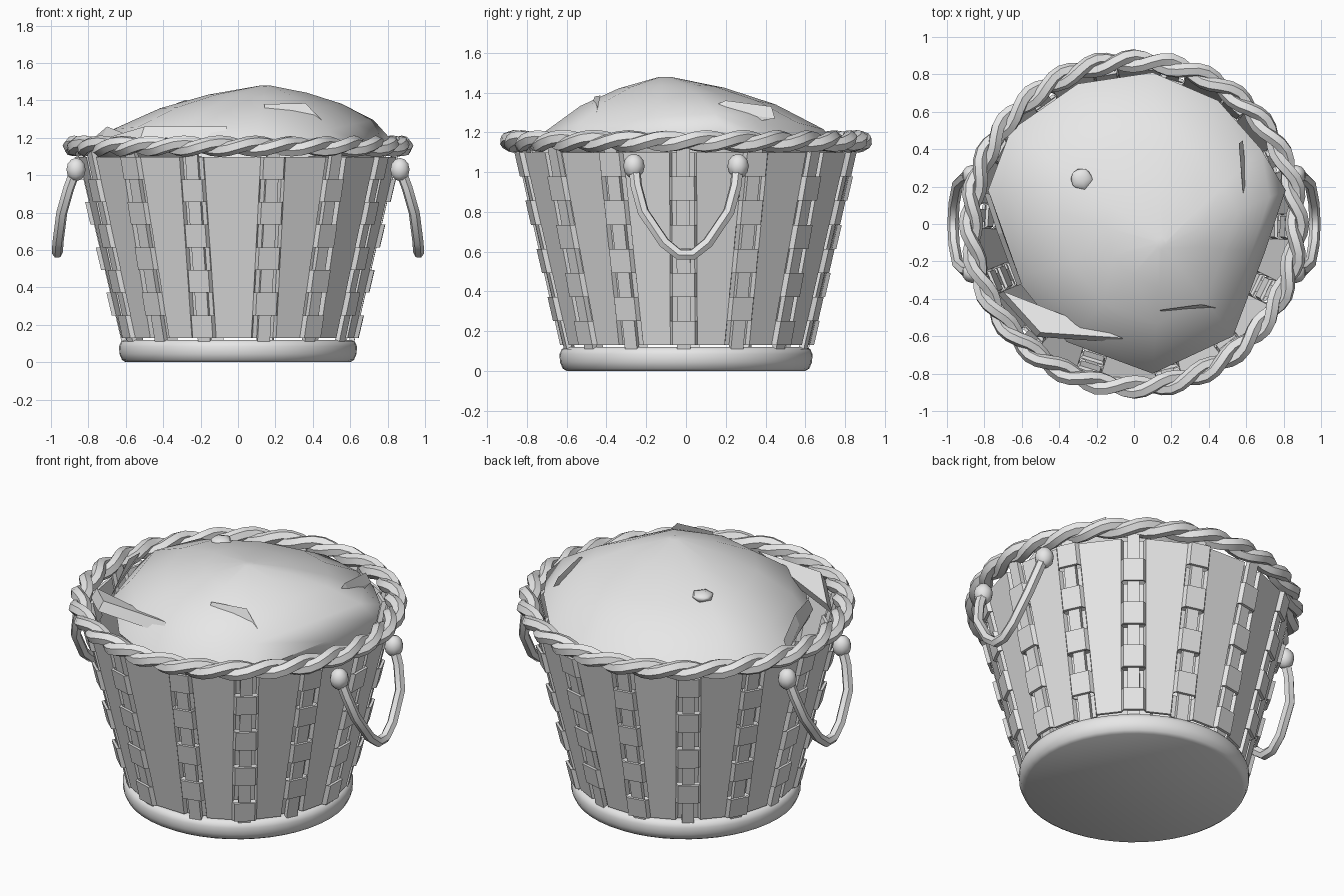
import bpy, bmesh
from math import sin, cos, pi, radians, atan2
from mathutils import Vector

cube = bpy.data.objects.get("Cube")
if cube:
    bpy.data.objects.remove(cube, do_unlink=True)

grey = bpy.data.materials.new("plain_light_grey")
grey.use_nodes = True
COLOUR = (0.8, 0.8, 0.8, 1)
grey.diffuse_color = COLOUR
grey.node_tree.nodes["Principled BSDF"].inputs["Base Color"].default_value = COLOUR


def select(ob):
    bpy.ops.object.select_all(action='DESELECT')
    ob.select_set(True)
    bpy.context.view_layer.objects.active = ob


def smooth(ob, angle):
    select(ob)
    bpy.ops.object.shade_smooth_by_angle(angle=radians(angle))


def loft(name, rings, wrap=False, smooth_angle=None):
    """Skin a list of closed cross-sections; cap the ends unless they wrap."""
    bm = bmesh.new()
    loops = [[bm.verts.new(p) for p in ring] for ring in rings]
    pairs = list(zip(loops, loops[1:]))
    if wrap:
        pairs.append((loops[-1], loops[0]))
    else:
        bm.faces.new(loops[0])
        bm.faces.new(loops[-1])
    for a, b in pairs:
        for i in range(len(a)):
            k = (i + 1) % len(a)
            bm.faces.new((a[i], a[k], b[k], b[i]))
    bmesh.ops.recalc_face_normals(bm, faces=bm.faces)
    mesh = bpy.data.meshes.new(name)
    bm.to_mesh(mesh)
    bm.free()
    ob = bpy.data.objects.new(name, mesh)
    bpy.context.collection.objects.link(ob)
    mesh.materials.append(grey)
    if smooth_angle:
        smooth(ob, smooth_angle)
    return ob


def tube(name, points, radius, cyclic, resolution):
    """Round tube along a path, turned into a mesh."""
    curve = bpy.data.curves.new(name, 'CURVE')
    curve.dimensions = '3D'
    curve.bevel_depth = radius
    curve.bevel_resolution = resolution
    curve.use_fill_caps = True
    spline = curve.splines.new('POLY')
    spline.points.add(len(points) - 1)
    for p, co in zip(spline.points, points):
        p.co = (*co, 1)
    spline.use_cyclic_u = cyclic
    ob = bpy.data.objects.new(name, curve)
    bpy.context.collection.objects.link(ob)
    curve.materials.append(grey)
    select(ob)
    bpy.ops.object.convert(target='MESH')
    smooth(bpy.context.object, 50)


def wall(angle, side, z, out):
    """Point on the sloping wall: sideways shift and outward shift at an angle."""
    r = 0.582 + 0.235 * z + out
    return Vector((r * cos(angle) - side * sin(angle),
                   r * sin(angle) + side * cos(angle), z))


# Base: rounded solid foot
PROFILE = [(0.6, 0), (0.62, 0.012), (0.634, 0.045), (0.636, 0.085),
           (0.625, 0.11), (0.605, 0.12)]
loft("base", [[(r * cos(i * pi / 24), r * sin(i * pi / 24), z) for i in range(48)]
              for r, z in PROFILE], smooth_angle=40)

# Upright staves, with one wider gap at the front
STAVES = [radians(282.8 + 25.4 * i) for i in range(14)]
for n, a in enumerate(STAVES):
    loft(f"stave_{n + 1}", [[wall(a, s, z, o) for s, o in
         ((-0.034, -0.014), (0.034, -0.014), (0.034, 0.014), (-0.034, 0.014))]
         for z in (0.08, 1.14)])

# Horizontal bands woven over and under the staves
ROWS, LOW, STEP = 8, 0.13, 0.121
for row in range(ROWS):
    z0, z1 = LOW + row * STEP, LOW + (row + 1) * STEP
    sections = []
    for n, a in enumerate(STAVES):
        out = 0.024 if (row + n) % 2 else -0.024
        for side, o in ((-0.068, 0), (-0.056, out), (0.056, out), (0.068, 0)):
            sections.append([wall(a, side, z0, o - 0.008), wall(a, side, z1, o - 0.008),
                             wall(a, side, z1, o + 0.008), wall(a, side, z0, o + 0.008)])
    loft(f"woven_band_{row + 1}", sections, wrap=True)

# Rim: two strands twisted round each other
STEPS, TWISTS = 112, 14
for n in range(2):
    path = []
    for i in range(STEPS):
        a = 2 * pi * i / STEPS
        t = a * TWISTS + n * pi
        r = 0.872 + 0.028 * cos(t)
        path.append((r * cos(a), r * sin(a), 1.155 + 0.02 * sin(t)))
    tube(f"rim_strand_{n + 1}", path, 0.038, True, 1)

# Side handles hanging from knobs
HANDLE = [(0.868, -0.26, 1.03), (0.905, -0.25, 0.93), (0.942, -0.215, 0.8),
          (0.962, -0.11, 0.645), (0.966, -0.035, 0.585)]
for label, sx in (("left", 1), ("right", -1)):
    path = [(sx * x, y, z) for x, y, z in HANDLE]
    path += [(x, -y, z) for x, y, z in reversed(path)]
    tube(f"{label}_handle", path, 0.03, False, 1)
    for end, sy in (("front", -1), ("back", 1)):
        bpy.ops.mesh.primitive_uv_sphere_add(segments=10, ring_count=6, radius=0.054,
                                             location=(sx * 0.866, sy * 0.262, 1.03))
        knob = bpy.context.object
        knob.name = f"{label}_{end}_knob"
        knob.scale.z = 1.15
        knob.data.materials.append(grey)
        smooth(knob, 60)

# Filling: lopsided mound with an irregular edge
APEX = Vector((0.15, -0.11, 1.48))
EDGE = [(0.81, 0.18, 1.2), (0.68, 0.4, 1.18), (0.45, 0.66, 1.13), (0.1, 0.81, 1.08),
        (-0.3, 0.75, 1.08), (-0.66, 0.5, 1.12), (-0.78, 0.18, 1.13), (-0.64, -0.28, 1.14),
        (-0.36, -0.63, 1.12), (0.1, -0.8, 1.06), (0.53, -0.6, 1.12), (0.7, -0.15, 1.17)]
FALL = [(0.04, 0.005), (0.33, 0.14), (0.61, 0.35), (0.87, 0.66), (1, 1)]
rings = []
for f, drop in FALL:
    rings.append([(APEX.x + (x - APEX.x) * f, APEX.y + (y - APEX.y) * f,
                   APEX.z + (z - APEX.z) * drop) for x, y, z in EDGE])
rings.append([(x * 0.88, y * 0.88, 1.0) for x, y, z in EDGE])
loft("filling", rings, smooth_angle=60)

# Sharp folds poking out of the filling
FOLDS = [((0.14, -0.46, 1.38), (0.36, -0.43, 1.385), (0.53, -0.47, 1.21)),
         ((-0.7, -0.36, 1.2), (-0.5, -0.58, 1.26), (-0.06, -0.61, 1.26)),
         ((0.56, 0.43, 1.33), (0.58, 0.2, 1.36), (0.6, -0.05, 1.25)),
         ((-0.77, 0.16, 1.2), (-0.7, -0.05, 1.26), (-0.6, -0.32, 1.22))]
for n, tri in enumerate(FOLDS):
    loft(f"filling_fold_{n + 1}", [tri, [(x * 1.04, y * 1.04, z - 0.06) for x, y, z in tri]])

# Small lump on top of the filling
bpy.ops.mesh.primitive_ico_sphere_add(subdivisions=1, radius=0.065, location=(-0.28, 0.24, 1.37))
lump = bpy.context.object
lump.name = "filling_lump"
lump.scale.z = 0.5
lump.data.materials.append(grey)
smooth(lump, 60)
